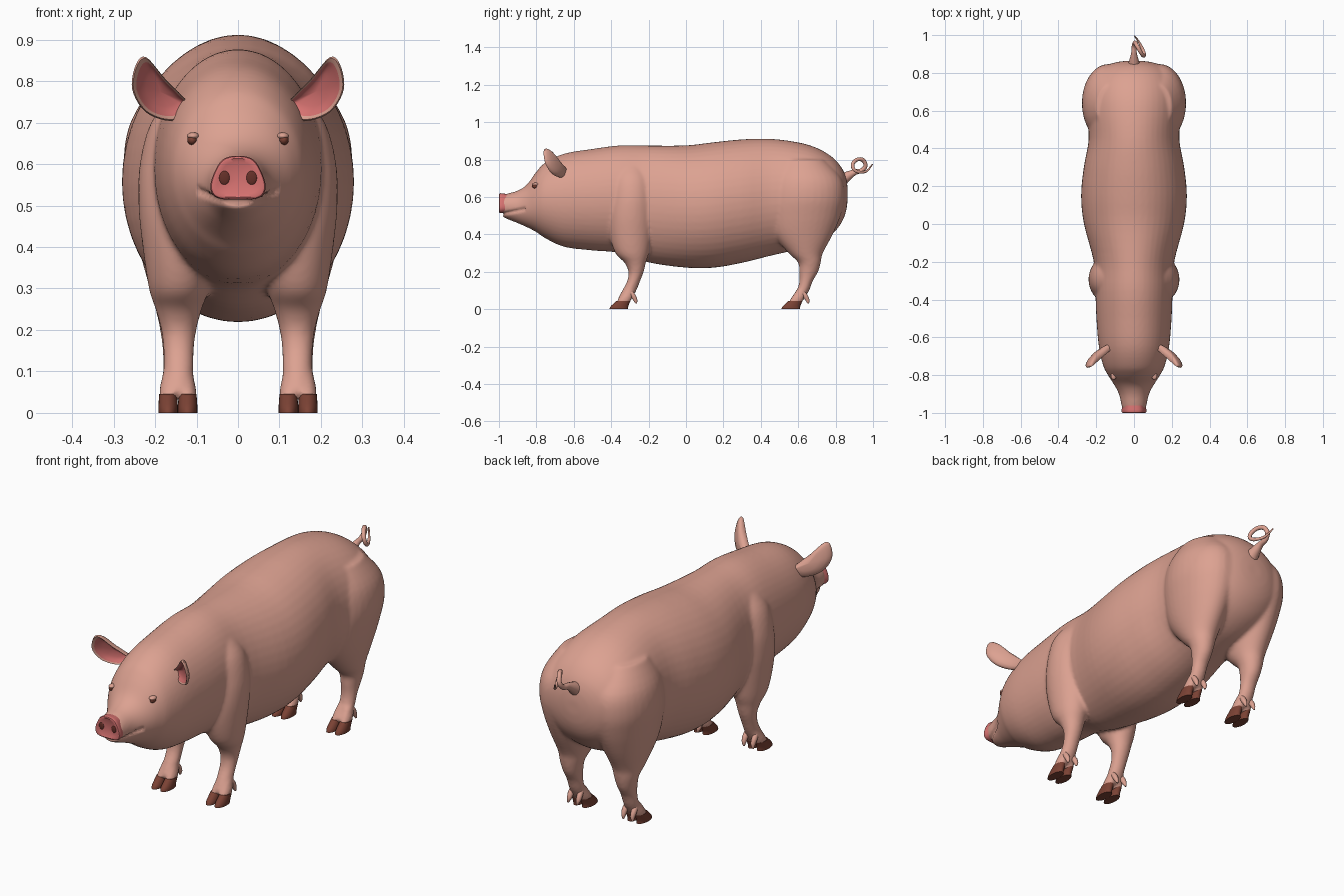
import bpy, bmesh, math
from mathutils import Vector

if "Cube" in bpy.data.objects:
    bpy.data.objects.remove(bpy.data.objects["Cube"])


def material(name, rgb):
    m = bpy.data.materials.new(name)
    m.diffuse_color = (*rgb, 1)
    m.use_nodes = True
    m.node_tree.nodes["Principled BSDF"].inputs["Base Color"].default_value = m.diffuse_color
    return m


SKIN = material("skin pink", (0.72, 0.36, 0.285))
ROSE = material("rose pink", (0.68, 0.17, 0.165))
BROWN = material("hoof brown", (0.2, 0.055, 0.035))
DARK = material("dark brown", (0.13, 0.03, 0.022))


def spline(pts, steps, closed=False):
    """Catmull-Rom interpolation of rows of any length."""
    n, out = len(pts), []
    get = (lambda i: pts[i % n]) if closed else (lambda i: pts[max(0, min(n - 1, i))])
    for i in range(n if closed else n - 1):
        for k in range(steps):
            t = k / steps
            out.append([0.5 * (2 * b + (c - a) * t + (2 * a - 5 * b + 4 * c - d) * t * t
                               + (3 * b - a - 3 * c + d) * t ** 3)
                        for a, b, c, d in zip(get(i - 1), get(i), get(i + 1), get(i + 2))])
    if not closed:
        out.append(list(pts[-1]))
    return out


def skin_rings(bm, rings, mats=None):
    """Bridge point rings and cap both ends."""
    vs = [[bm.verts.new(p) for p in r] for r in rings]
    n = len(vs[0])
    for i, (a, b) in enumerate(zip(vs, vs[1:])):
        for j in range(n):
            f = bm.faces.new((a[j], a[(j + 1) % n], b[(j + 1) % n], b[j]))
            f.material_index = mats[i] if mats else 0
    bm.faces.new(vs[0])
    bm.faces.new(vs[-1]).material_index = mats[-1] if mats else 0


def loft(bm, axis, rows, n=32, steps=4):
    """Ellipse loft; rows are (position on axis, centre x, other centre, radius x, other radius)."""
    rings = []
    for t, cx, c, rx, r in spline(rows, steps):
        ring = []
        for k in range(n):
            a = 2 * math.pi * k / n
            x, o = cx + rx * math.cos(a), c + r * math.sin(a)
            ring.append((x, t, o) if axis == 'y' else (x, o, t))
        rings.append(ring)
    skin_rings(bm, rings)


def finish(name, bm, *mats, angle=50):
    bmesh.ops.recalc_face_normals(bm, faces=bm.faces)
    me = bpy.data.meshes.new(name)
    bm.to_mesh(me)
    bm.free()
    ob = bpy.data.objects.new(name, me)
    bpy.context.collection.objects.link(ob)
    for m in mats:
        me.materials.append(m)
    activate(ob)
    bpy.ops.object.shade_smooth_by_angle(angle=math.radians(angle))
    return ob


def activate(ob):
    bpy.ops.object.select_all(action='DESELECT')
    ob.select_set(True)
    bpy.context.view_layer.objects.active = ob


def ball(name, loc, radii, mat):
    bm = bmesh.new()
    bmesh.ops.create_uvsphere(bm, u_segments=20, v_segments=12, radius=1)
    for v in bm.verts:
        v.co = Vector(loc) + Vector([a * b for a, b in zip(v.co, radii)])
    return finish(name, bm, mat)


def plate(name, outline, centre, layers, depth, mats):
    """Closed x-z outline scaled about a centre in layers (scale, y offset, material)."""
    bm = bmesh.new()
    cx, cz = centre
    pts = spline(outline, 5, True)
    rings = []
    for s, dy, _ in layers:
        ring = [(cx + s * (x - cx), cz + s * (z - cz)) for x, z in pts]
        rings.append([(x, depth(x, z) + dy, z) for x, z in ring])
    skin_rings(bm, rings, [l[2] for l in layers[1:]])
    return finish(name, bm, *mats)


# trunk and head: y, bottom, top, half width
PROFILE = [(-0.985, .497, .608, .06), (-.96, .484, .617, .066), (-.9, .46, .634, .08),
           (-.85, .438, .667, .106), (-.8, .412, .735, .138), (-.75, .378, .785, .163),
           (-.65, .333, .832, .186), (-.5, .314, .857, .199), (-.35, .30, .876, .205),
           (-.2, .25, .875, .213), (0, .222, .876, .265), (.15, .222, .893, .28),
           (.3, .248, .908, .266), (.45, .285, .911, .24), (.6, .32, .892, .25),
           (.7, .35, .862, .245), (.78, .40, .815, .215), (.83, .46, .76, .165),
           (.855, .52, .705, .10), (.864, .58, .65, .04)]
# legs: z, x, y, radius x, radius y
FRONT = [(.05, .145, -.33, .034, .038), (.1, .143, -.303, .036, .038), (.15, .143, -.28, .037, .035),
         (.2, .143, -.267, .043, .041), (.25, .143, -.272, .056, .058), (.3, .142, -.288, .073, .09),
         (.4, .135, -.295, .095, .116), (.5, .13, -.295, .11, .125), (.6, .125, -.29, .112, .12),
         (.7, .11, -.29, .1, .11), (.78, .09, -.29, .06, .07)]
REAR = [(.05, .145, .592, .034, .038), (.1, .145, .625, .036, .034), (.15, .145, .642, .037, .036),
        (.2, .145, .656, .043, .051), (.25, .145, .66, .054, .061), (.3, .143, .64, .07, .092),
        (.4, .14, .625, .1, .16), (.5, .135, .63, .127, .197), (.6, .135, .64, .141, .207),
        (.7, .13, .64, .13, .19), (.8, .12, .62, .08, .12)]
FEET = [(s, fy) for s in (-1, 1) for fy in (-.36, .56)]

bm = bmesh.new()
loft(bm, 'y', [(y, 0, (a + b) / 2, w, (b - a) / 2) for y, a, b, w in PROFILE], n=48)
for s in (-1, 1):
    for leg in (FRONT, REAR):
        loft(bm, 'z', [(z, s * x, y, rx, ry) for z, x, y, rx, ry in leg])
for s, fy in FEET:  # fleshy toes above the hooves
    for d in (-.023, .023):
        loft(bm, 'z', [(.032, s * .145 + d, fy + .022, .022, .037), (.06, s * .145 + d, fy + .037, .021, .035),
                       (.1, s * .145 + d * .7, fy + .058, .02, .03)], n=20)
body = finish("body", bm, SKIN)

# blend trunk and legs into one smooth skin
mod = body.modifiers.new("blend", 'REMESH')
mod.mode = 'VOXEL'
mod.voxel_size = 0.0085
mod.use_smooth_shade = True
sm = body.modifiers.new("relax", 'SMOOTH')
sm.factor, sm.iterations = 0.5, 8
activate(body)
for m in list(body.modifiers):
    bpy.ops.object.modifier_apply(modifier=m.name)

# mouth groove
moves = []
for v in body.data.vertices:
    if v.co.y < -.86:
        off = (v.co.z - (.506 + .23 * (v.co.y + .99))) / .008
        moves.append((v, v.normal * (-.010 * math.exp(-off * off))))
for v, d in moves:
    v.co += d
body.data.polygons.foreach_set("use_smooth", [True] * len(body.data.polygons))
bpy.context.view_layer.update()

# hooves and dewclaws
for s, fy in FEET:
    end = ("front" if fy < 0 else "rear") + ("_left" if s > 0 else "_right")
    bm = bmesh.new()
    for d in (-.0235, .0235):
        x = s * .145 + d
        loft(bm, 'z', [(0, x, fy, .0235, .05), (.015, x, fy + .004, .0235, .047),
                       (.045, x, fy + .026, .0215, .037)], n=24)
    finish(end + "_hoof", bm, BROWN)
    bm = bmesh.new()
    for d in (-.024, .024):
        x = s * .145 + d
        loft(bm, 'z', [(.03, x * 1.02, fy + .094, .004, .004), (.05, x, fy + .088, .011, .012),
                       (.075, x, fy + .076, .013, .015), (.1, x, fy + .062, .008, .01)], n=14)
    finish(end + "_dewclaws", bm, SKIN)

# ears with rose inner faces
EAR = [(.105, .728), (.135, .765), (.175, .805), (.222, .858), (.247, .838),
       (.255, .78), (.222, .725), (.16, .704)]
EAR_LAYERS = [(.05, .034, 0), (.5, .03, 0), (.82, .02, 0), (.97, .008, 0), (1, -.002, 0), (.95, -.01, 0),
              (.84, -.006, 0), (.76, .002, 1), (.5, .014, 1), (.05, .018, 1)]
for s, side in ((1, "left"), (-1, "right")):
    plate(side + "_ear", [(s * x, z) for x, z in EAR], (s * .188, .775), EAR_LAYERS,
          lambda x, z: -.652 - .6 * (abs(x) - .11) - .25 * (z - .76), (SKIN, ROSE))

# snout disc and nostrils
half = [(.036, .61), (.058, .575), (.065, .54), (.048, .519)]
snout = [(0, .619)] + half + [(0, .515)] + [(-x, z) for x, z in reversed(half)]
plate("snout_disc", snout, (0, .565),
      [(.95, .04, 0), (1, .018, 0), (1.02, .01, 0), (.98, .002, 0), (.9, 0, 0), (.75, .004, 0), (.05, .005, 0)],
      lambda x, z: -1.0, (ROSE,))
for s, side in ((1, "left"), (-1, "right")):
    ball(side + "_nostril", (s * .033, -.995, .567), (.013, .004, .017), DARK)
    # eye sits on the head surface under a small lid
    p = body.closest_point_on_mesh(Vector((s * .104, -.80, .655)))[1]
    ball(side + "_eye", p, (.012, .017, .013), BROWN)
    ball(side + "_eyelid", p + Vector((-s * .002, .002, .009)), (.015, .02, .009), SKIN)

# curly tail: x, y, z, radius
TAIL = [(0, .83, .69, .036), (0, .87, .715, .024), (0, .905, .733, .015), (0, .94, .742, .012),
        (.005, .96, .768, .011), (.015, .945, .798, .011), (.032, .915, .8, .01), (.048, .892, .778, .01),
        (.055, .897, .748, .009), (.046, .925, .733, .008), (.025, .965, .738, .006), (.002, .997, .775, .003)]
cu = bpy.data.curves.new("tail", 'CURVE')
cu.dimensions = '3D'
cu.bevel_depth, cu.bevel_resolution, cu.use_fill_caps = 1.0, 4, True
path = spline(TAIL, 6)
sp = cu.splines.new('POLY')
sp.points.add(len(path) - 1)
for pt, (x, y, z, r) in zip(sp.points, path):
    pt.co, pt.radius = (x, y, z, 1), r
sp.use_smooth = True
cu.materials.append(SKIN)
bpy.context.collection.objects.link(bpy.data.objects.new("tail", cu))
